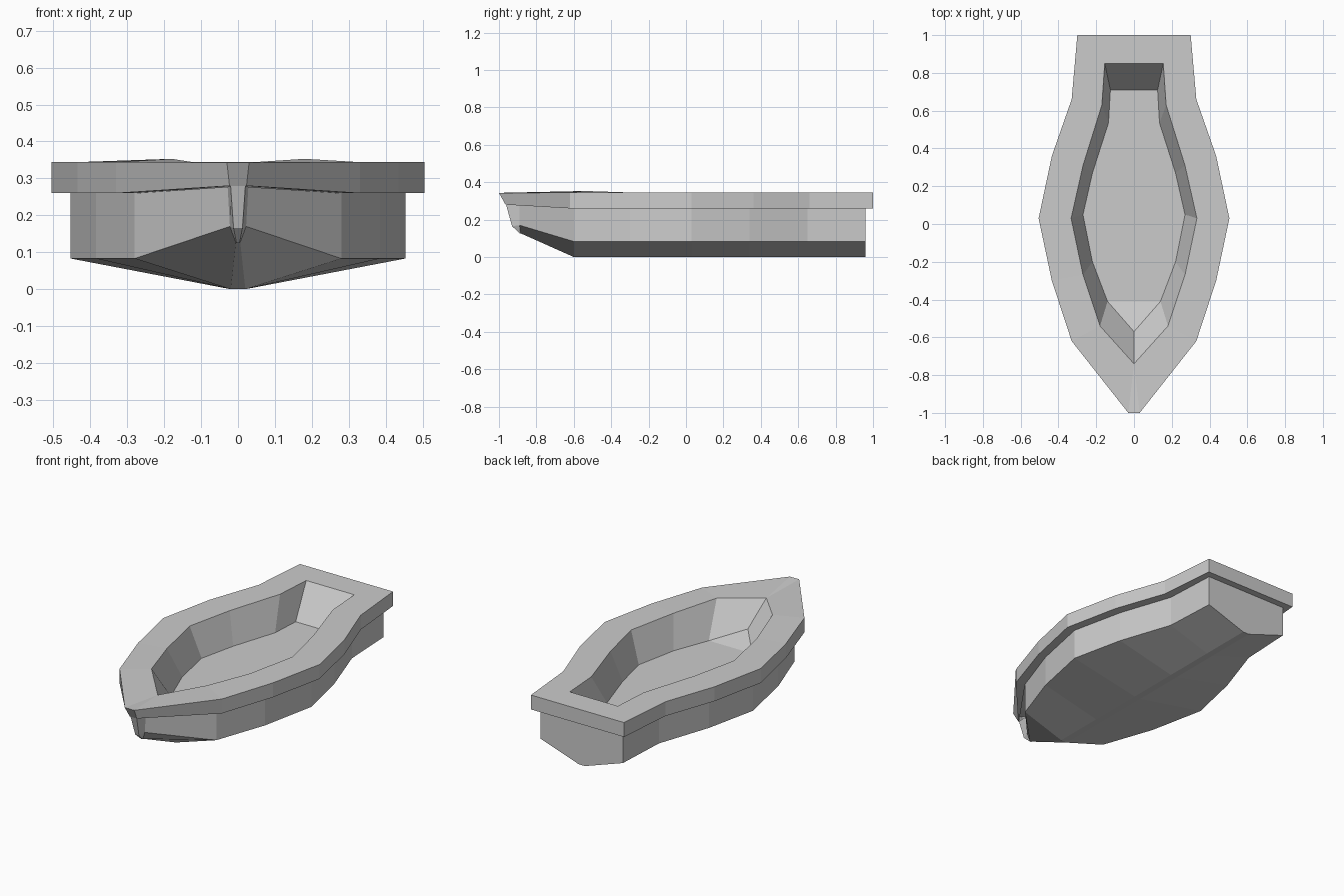
import bpy, bmesh

if "Cube" in bpy.data.objects:
    bpy.data.objects.remove(bpy.data.objects["Cube"])


def ring(half):
    """Mirror a bow-to-stern half outline into a closed loop."""
    return half + [(-x, y, z) for x, y, z in reversed(half)]


def loft(name, halves, cap_first=False, cap_last=False):
    """Bridge mirrored loops in order; caps are strips across the beam."""
    bm = bmesh.new()
    loops = [[bm.verts.new(p) for p in ring(h)] for h in halves]
    n = len(loops[0])
    for lo, up in zip(loops, loops[1:]):
        for i in range(n):
            j = (i + 1) % n
            bm.faces.new((lo[i], lo[j], up[j], up[i]))
    for use, lp, flip in ((cap_first, loops[0], True), (cap_last, loops[-1], False)):
        if use:
            for i in range(n // 2 - 1):
                f = bm.faces.new((lp[i], lp[i + 1], lp[n - 2 - i], lp[n - 1 - i]))
                if flip:
                    f.normal_flip()
    bmesh.ops.remove_doubles(bm, verts=bm.verts, dist=0.0005)
    me = bpy.data.meshes.new(name)
    bm.to_mesh(me)
    bm.free()
    ob = bpy.data.objects.new(name, me)
    bpy.context.collection.objects.link(ob)
    return ob


# Hull stations from bow shoulder to transom
side = [(0.28, -0.60), (0.385, -0.30), (0.453, 0.03), (0.385, 0.34), (0.28, 0.65), (0.265, 0.96)]
keel = [(0.004, -0.888, 0.125), (0.006, -0.885, 0.127)] + [(0.02, y, 0) for x, y in side]
chine = [(0.012, -0.93, 0.165), (0.022, -0.89, 0.17)] + [(x, y, 0.083) for x, y in side]
sheer = [(0.02, -0.962, 0.28), (0.028, -0.89, 0.277)] + [(x, y, 0.26) for x, y in side]
loft("hull", [keel, chine, sheer], cap_first=True)

# Overhanging deck rim with sunken cockpit
outer = [(0.33, -0.62), (0.435, -0.30), (0.505, 0.03), (0.435, 0.36), (0.33, 0.66), (0.30, 1.0)]
under = [sheer[0]] + sheer[2:]
rim_low = [(0.023, -0.965, 0.28)] + [(x, y, 0.26) for x, y in outer]
rim_top = [(0.03, -1.0, 0.343)] + [(x, y, 0.344) for x, y in outer]
opening = [(0, -0.74, 0.325), (0.18, -0.54, 0.353)] + [
    (x, y, 0.344) for x, y in
    [(0.27, -0.27), (0.333, 0.03), (0.27, 0.31), (0.17, 0.63), (0.155, 0.85)]]
floor = [(0, -0.57, 0.21)] + [
    (x, y, 0.165) for x, y in
    [(0.14, -0.41), (0.22, -0.20), (0.27, 0.05), (0.22, 0.27), (0.135, 0.535), (0.125, 0.71)]]
loft("deck_and_cockpit", [under, rim_low, rim_top, opening, floor], cap_last=True)
